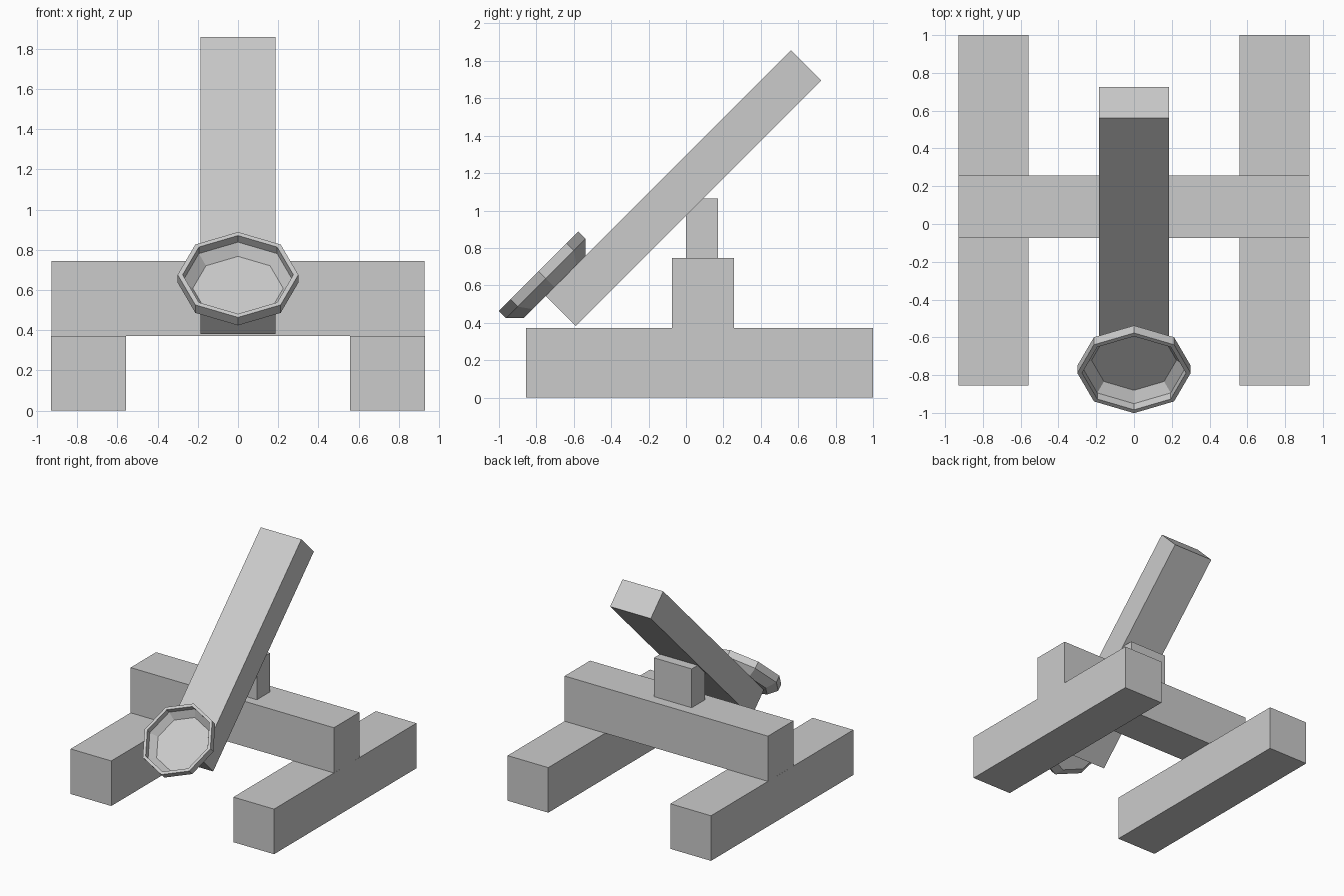
import bpy, bmesh, math

if "Cube" in bpy.data.objects:
    bpy.data.objects.remove(bpy.data.objects["Cube"])

TILT = math.radians(45)


def box(name, center, size, rot_x=0.0):
    bm = bmesh.new()
    bmesh.ops.create_cube(bm, size=1.0)
    bmesh.ops.scale(bm, vec=size, verts=bm.verts)
    return finish(name, bm, center, rot_x)


def finish(name, bm, center, rot_x):
    mesh = bpy.data.meshes.new(name)
    bmesh.ops.recalc_face_normals(bm, faces=bm.faces)
    bm.to_mesh(mesh)
    bm.free()
    ob = bpy.data.objects.new(name, mesh)
    ob.location = center
    ob.rotation_euler.x = rot_x
    bpy.context.collection.objects.link(ob)
    return ob


def lathe(name, profile, sides, center, rot_x):
    """Closed solid from (radius, height) rings, capped at both ends."""
    bm = bmesh.new()
    rings = [[bm.verts.new((r * math.cos(a), r * math.sin(a), h))
              for a in (2 * math.pi * i / sides for i in range(sides))]
             for r, h in profile]
    for low, high in zip(rings, rings[1:]):
        for i in range(sides):
            j = (i + 1) % sides
            bm.faces.new((low[i], low[j], high[j], high[i]))
    bm.faces.new(rings[0])
    bm.faces.new(rings[-1])
    return finish(name, bm, center, rot_x)


# Two long ground runners
for side, label in ((-1, "left"), (1, "right")):
    box(f"{label}_runner", (side * 0.743, 0.072, 0.186), (0.371, 1.856, 0.372))

# Cross beam and the pivot block on it
box("cross_beam", (0, 0.091, 0.5585), (1.856, 0.332, 0.373))
box("pivot_block", (0, 0.086, 0.905), (0.345, 0.172, 0.32))

# Tilted throwing arm
box("throwing_arm", (0, -0.0135, 1.12), (0.371, 1.857, 0.23), TILT)

# Eight-sided bowl: outer shell, rim, then inner wall and floor
bowl_profile = [(0.235, 0.0), (0.30, 0.065), (0.30, 0.121),
                (0.275, 0.121), (0.275, 0.075), (0.225, 0.025)]
lathe("bowl", bowl_profile, 8, (0, -0.7036, 0.5904), TILT)
